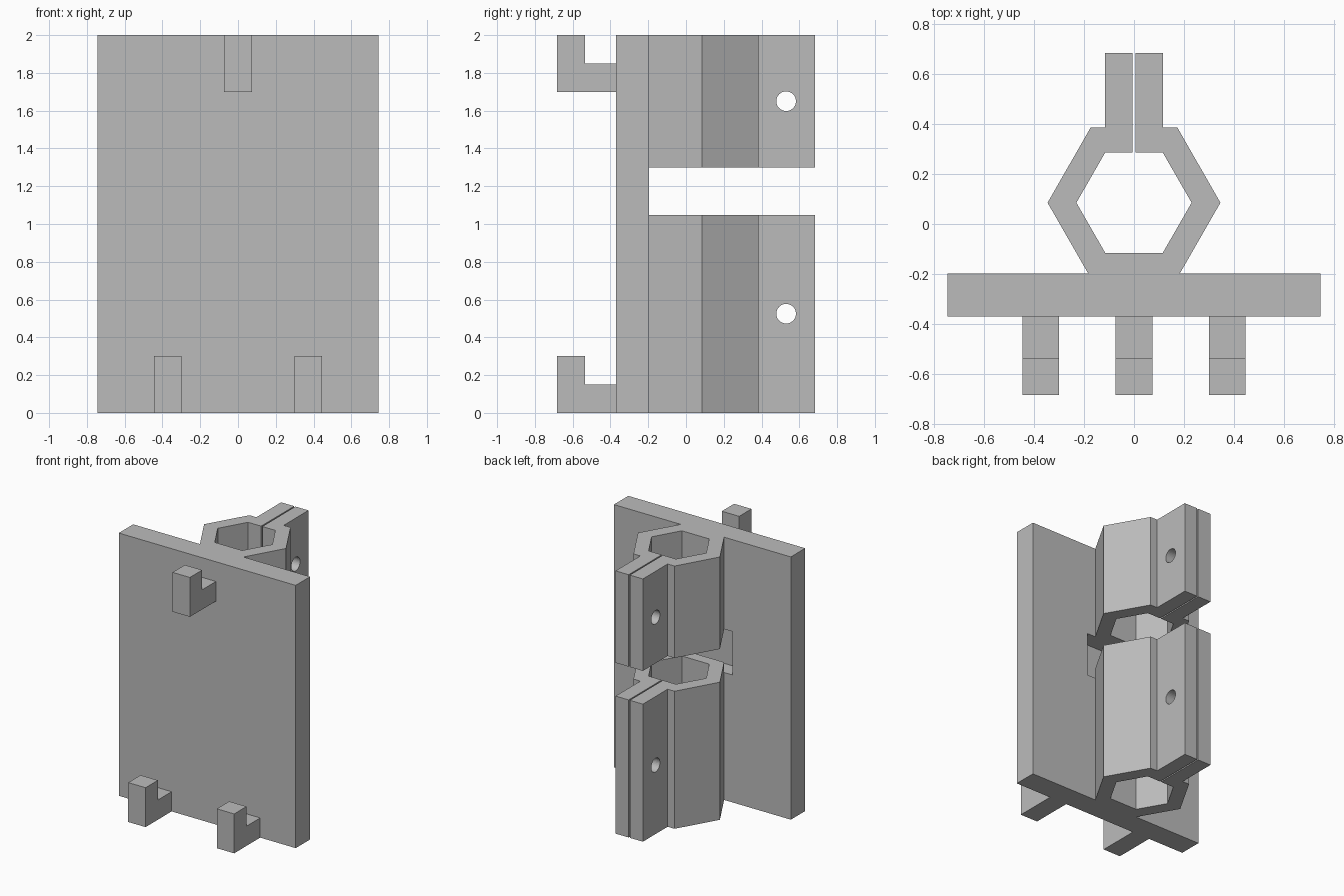
import bpy
import bmesh
from math import radians
from mathutils import Matrix, Vector

if "Cube" in bpy.data.objects:
    bpy.data.objects.remove(bpy.data.objects["Cube"], do_unlink=True)

GREY = (0.5, 0.5, 0.5, 1)
grey = bpy.data.materials.new("plain grey")
grey.use_nodes = True
grey.diffuse_color = GREY
grey.node_tree.nodes["Principled BSDF"].inputs["Base Color"].default_value = GREY


def finish(name, bm):
    bmesh.ops.recalc_face_normals(bm, faces=bm.faces)
    mesh = bpy.data.meshes.new(name)
    bm.to_mesh(mesh)
    bm.free()
    mesh.materials.append(grey)
    obj = bpy.data.objects.new(name, mesh)
    bpy.context.collection.objects.link(obj)
    return obj


def prism(name, points, offset):
    """Extrude a closed outline of 3D points along offset."""
    bm = bmesh.new()
    face = bm.faces.new([bm.verts.new(p) for p in points])
    out = bmesh.ops.extrude_face_region(bm, geom=[face])
    moved = [v for v in out["geom"] if isinstance(v, bmesh.types.BMVert)]
    bmesh.ops.translate(bm, verts=moved, vec=offset)
    return finish(name, bm)


def box(name, low, high):
    low, high = Vector(low), Vector(high)
    bm = bmesh.new()
    bmesh.ops.create_cube(bm, size=1)
    bmesh.ops.transform(bm, verts=bm.verts, matrix=(
        Matrix.Translation((low + high) / 2) @ Matrix.Diagonal((*(high - low), 1))))
    return finish(name, bm)


def cut(obj, cutter):
    """Subtract the cutter for good, then remove it."""
    cutter.hide_render = True
    mod = obj.modifiers.new("cut", 'BOOLEAN')
    mod.operation = 'DIFFERENCE'
    mod.solver = 'EXACT'
    mod.object = cutter
    bpy.context.view_layer.update()
    graph = bpy.context.evaluated_depsgraph_get()
    mesh = bpy.data.meshes.new_from_object(obj.evaluated_get(graph))
    obj.modifiers.clear()
    obj.data = mesh
    bpy.data.objects.remove(cutter, do_unlink=True)


# Mounting plate with a shallow pocket behind the gap between the clamps
plate = box("mounting_plate", (-0.745, -0.37, 0), (0.745, -0.197, 2))
cut(plate, box("pocket_cutter", (-0.255, -0.32, 0.97), (0.255, -0.1, 1.3)))

# Split hexagonal clamps with paired tabs and a bolt hole
half = [(0.182, -0.199), (0.345, 0.085), (0.173, 0.385), (0.115, 0.385),
        (0.115, 0.683), (0.005, 0.683), (0.005, 0.285), (0.115, 0.285),
        (0.23, 0.085), (0.115, -0.115)]
outline = half + [(-x, y) for x, y in reversed(half)]
for name, bottom, top, bolt_z in (("lower_clamp", 0, 1.047, 0.525),
                                  ("upper_clamp", 1.3, 2, 1.65)):
    clamp = prism(name, [(x, y, bottom) for x, y in outline], (0, 0, top - bottom))
    bm = bmesh.new()
    bmesh.ops.create_cone(bm, cap_ends=True, segments=32, radius1=0.052,
                          radius2=0.052, depth=0.6)
    bmesh.ops.transform(bm, verts=bm.verts, matrix=(
        Matrix.Translation((0, 0.53, bolt_z)) @ Matrix.Rotation(radians(90), 4, 'Y')))
    cut(clamp, finish("bolt_cutter", bm))

# L-shaped hooks on the front
hook = [(-0.37, 0), (-0.683, 0), (-0.683, 0.3), (-0.535, 0.3), (-0.535, 0.15), (-0.37, 0.15)]
for name, x, z in (("lower_left_hook", 0.373, 0), ("lower_right_hook", -0.373, 0),
                   ("upper_hook", 0, 1.7)):
    prism(name, [(x - 0.073, y, z + h) for y, h in hook], (0.146, 0, 0))
